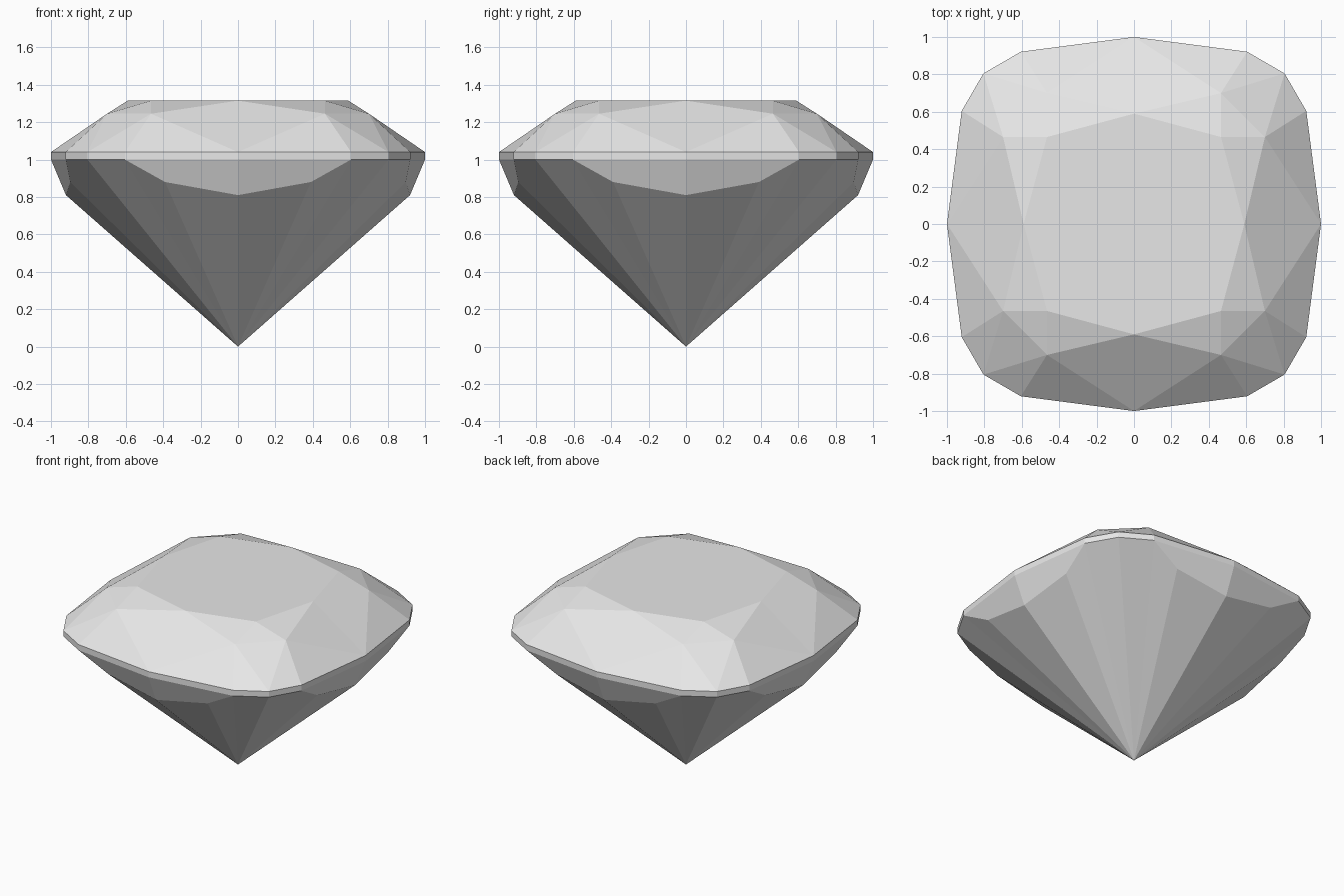
import bpy
import bmesh

cube = bpy.data.objects.get("Cube")
if cube:
    bpy.data.objects.remove(cube, do_unlink=True)

# Single pale grey stone
stone = bpy.data.materials.new("pale grey stone")
stone.use_nodes = True
colour = (0.8, 0.8, 0.8, 1.0)
stone.diffuse_color = colour
stone.node_tree.nodes["Principled BSDF"].inputs["Base Color"].default_value = colour

# Heights of the cut
TABLE, BREAK, GIRDLE_TOP, GIRDLE_LOW = 1.315, 1.245, 1.04, 1.0

# Corner points of one eighth of the stone, between the +y axis and the diagonal
girdle = [(0, 1), (0.605, 0.921), (0.805, 0.805)]
table_centre = (0, 0, TABLE)
table_mid = (0, 0.59, TABLE)
table_corner = (0.465, 0.465, TABLE)
crown = (0.465, 0.7, BREAK)
crown_diagonal = (0.5825, 0.5825, BREAK)
top = [(x, y, GIRDLE_TOP) for x, y in girdle]
low = [(x, y, GIRDLE_LOW) for x, y in girdle]
pavilion_mid = (0, 0.92, 0.81)
pavilion_side = (0.39, 0.897, 0.88)
culet = (0, 0, 0)

facets = [
    # Table and star facets
    (table_centre, table_mid, table_corner),
    (table_mid, crown, table_corner),
    # Crown: main kite, girdle facets and corner kite
    (table_mid, top[0], crown),
    (top[0], top[1], crown),
    (top[1], top[2], crown),
    (table_corner, crown, crown_diagonal),
    (crown, top[2], crown_diagonal),
    # Girdle band
    (top[0], low[0], low[1], top[1]),
    (top[1], low[1], low[2], top[2]),
    # Pavilion: upper facet and long facets down to the point
    (low[0], pavilion_mid, pavilion_side, low[1]),
    (pavilion_mid, culet, pavilion_side),
    (pavilion_side, culet, low[1]),
    (low[1], culet, low[2]),
]

# Mirror the eighth across the diagonal and both axes
bm = bmesh.new()
for swap in (False, True):
    for sx in (1, -1):
        for sy in (1, -1):
            for facet in facets:
                verts = []
                for x, y, z in facet:
                    if swap:
                        x, y = y, x
                    verts.append(bm.verts.new((x * sx, y * sy, z)))
                bm.faces.new(verts)

# Weld the seams and merge coplanar facets into clean polygons
bmesh.ops.remove_doubles(bm, verts=bm.verts, dist=0.001)
bmesh.ops.dissolve_limit(bm, angle_limit=0.005, verts=bm.verts, edges=bm.edges)
bmesh.ops.recalc_face_normals(bm, faces=bm.faces)

mesh = bpy.data.meshes.new("cushion_cut_gem")
bm.to_mesh(mesh)
bm.free()
mesh.materials.append(stone)
gem = bpy.data.objects.new("cushion_cut_gem", mesh)
bpy.context.collection.objects.link(gem)
